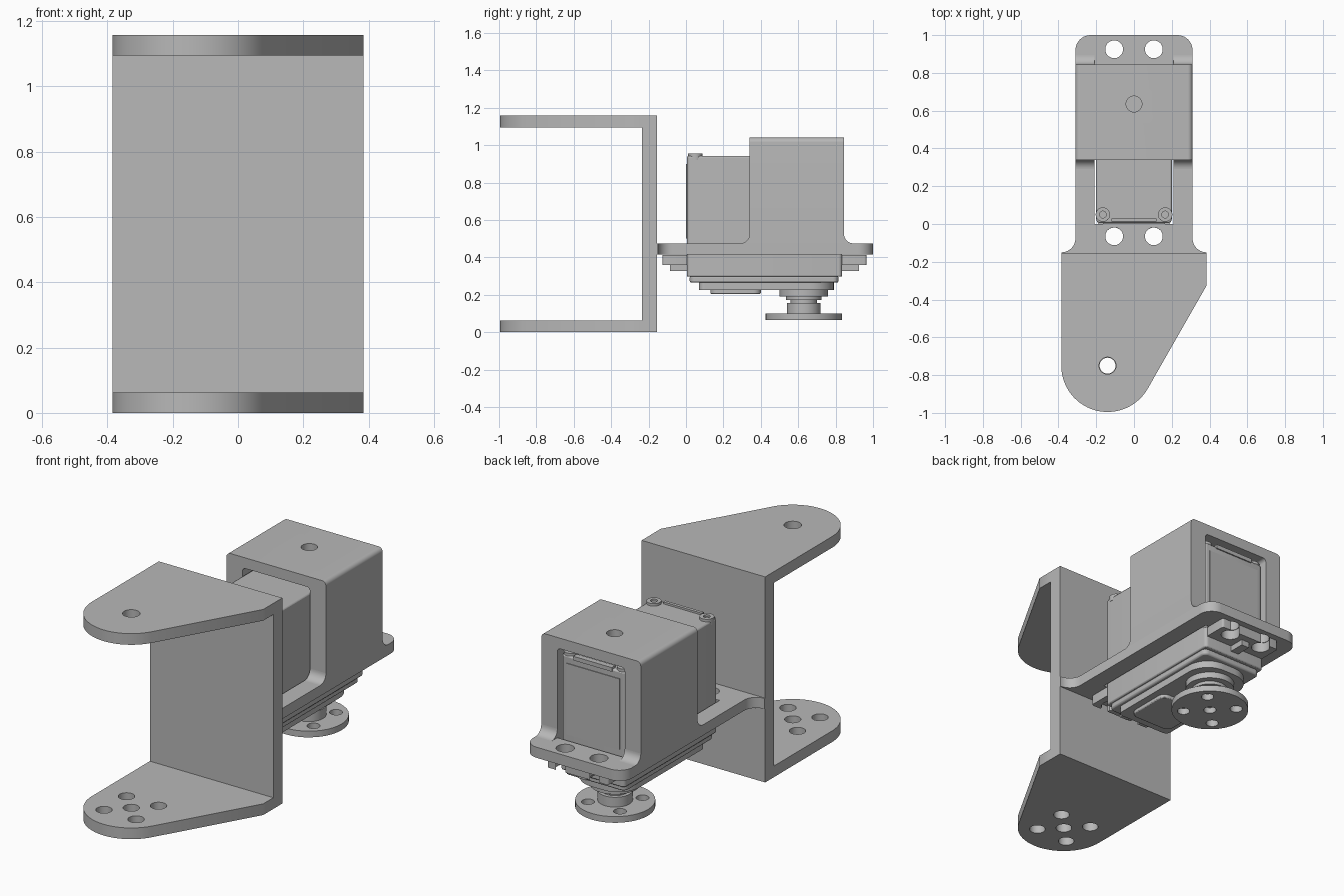
import bpy, bmesh, math
from mathutils import Vector

if "Cube" in bpy.data.objects:
    bpy.data.objects.remove(bpy.data.objects["Cube"])

metal = bpy.data.materials.new("light_grey_metal")
metal.use_nodes = True
GREY = (0.48, 0.48, 0.48, 1)
metal.diffuse_color = GREY
metal.node_tree.nodes["Principled BSDF"].inputs["Base Color"].default_value = GREY
parts = []


def finish(name, bm, keep=True):
    bmesh.ops.recalc_face_normals(bm, faces=bm.faces)
    mesh = bpy.data.meshes.new(name)
    bm.to_mesh(mesh)
    bm.free()
    mesh.materials.append(metal)
    obj = bpy.data.objects.new(name, mesh)
    bpy.context.collection.objects.link(obj)
    if keep:
        parts.append(obj)
    return obj


def rounded(corners, steps=10):
    """Outline from (a, b, radius) corners."""
    pts = []
    for i, (a, b, r) in enumerate(corners):
        p = Vector((a, b))
        if not r:
            pts.append(p)
            continue
        u = (Vector(corners[i - 1][:2]) - p).normalized()
        v = (Vector(corners[(i + 1) % len(corners)][:2]) - p).normalized()
        half = u.angle(v) / 2
        c = p + (u + v).normalized() * r / math.sin(half)
        start = p + u * r / math.tan(half) - c
        end = p + v * r / math.tan(half) - c
        a0 = math.atan2(start.y, start.x)
        sweep = math.atan2(start.x * end.y - start.y * end.x, start.dot(end))
        for k in range(steps + 1):
            t = a0 + sweep * k / steps
            pts.append(c + Vector((math.cos(t), math.sin(t))) * r)
    return pts


def prism(name, pts, lo, hi, axis="z"):
    place = {"x": lambda a, b, h: (h, a, b),
             "y": lambda a, b, h: (a, h, b),
             "z": lambda a, b, h: (a, b, h)}[axis]
    bm = bmesh.new()
    ends = [[bm.verts.new(place(p[0], p[1], h)) for p in pts] for h in (lo, hi)]
    for ring in ends:
        bm.faces.new(ring)
    n = len(pts)
    for i in range(n):
        j = (i + 1) % n
        bm.faces.new((ends[0][i], ends[0][j], ends[1][j], ends[1][i]))
    return finish(name, bm)


def block(name, half_x, y0, y1, z0, z1, radius=0, edge=0):
    obj = prism(name, rounded([(-half_x, y0, radius), (half_x, y0, radius),
                               (half_x, y1, radius), (-half_x, y1, radius)], 5), z0, z1)
    if edge:
        mod = obj.modifiers.new("edge", "BEVEL")
        mod.width, mod.segments, mod.limit_method = edge, 2, "ANGLE"
        mod.angle_limit = math.radians(50)
    return obj


def cylinders(name, spots, z0, z1, keep=True):
    bm = bmesh.new()
    for x, y, r in spots:
        new = bmesh.ops.create_cone(bm, cap_ends=True, segments=40, radius1=r,
                                    radius2=r, depth=z1 - z0)["verts"]
        bmesh.ops.translate(bm, verts=new, vec=(x, y, (z0 + z1) / 2))
    return finish(name, bm, keep)


def cut(obj, cutter):
    mod = obj.modifiers.new("cut", "BOOLEAN")
    mod.operation, mod.object, mod.solver = "DIFFERENCE", cutter, "EXACT"
    bpy.context.view_layer.objects.active = obj
    bpy.ops.object.modifier_apply(modifier=mod.name)
    if cutter in parts:
        parts.remove(cutter)
    bpy.data.objects.remove(cutter)


def drill(obj, spots, z0=-1, z1=2):
    cut(obj, cylinders("drill", spots, z0, z1, keep=False))


def five(x, y, r):
    return [(x, y, r)] + [(x + sx, y + sy, r) for sx in (-.1, .1) for sy in (-.1, .1)]


# Channel bracket: back wall and two tapered arms
block("bracket_wall", .385, -.235, -.155, 0, 1.158)
arm = rounded([(-.385, -.235, 0), (-.385, -1.673, .245), (.385, -.325, 0), (.385, -.235, 0)], 28)
lower_arm = prism("bracket_lower_arm", arm, 0, .063)
drill(lower_arm, five(-.14, -.75, .042))
upper_arm = prism("bracket_upper_arm", arm, 1.095, 1.158)
drill(upper_arm, [(-.14, -.75, .045)])

# Mounting plate with flared root, motor opening and screw holes
plate = prism("mount_plate", rounded([
    (-.385, -.155, 0), (.385, -.155, 0), (.385, -.15, 0), (.31, -.15, .074), (.31, 1, .08),
    (-.31, 1, .08), (-.31, -.15, .074), (-.385, -.15, 0)]), .415, .475)
cut(plate, block("opening", .21, 0, .845, .3, .6))
drill(plate, [(x, y, .047) for x in (-.105, .105) for y in (-.065, .925)])

# Arched housing, open at both ends, with filleted feet
housing = prism("motor_housing", rounded([
    (-.31, .475, 0), (-.31, 1.04, .025), (.31, 1.04, .025), (.31, .475, 0),
    (.21, .475, 0), (.21, .98, .02), (-.21, .98, .02), (-.21, .475, 0)]), .34, .845, "y")
drill(housing, [(0, .635, .042)], .97, 1.2)
for side, x0 in (("left", .21), ("right", -.31)):
    for end, y, s in (("front", .34, -1), ("back", .845, 1)):
        foot = rounded([(y + .06 * s, .475, 0), (y, .475, .05), (y, .535, 0)])[1:-1]
        prism(f"housing_foot_{side}_{end}", foot + [(y, .475)], x0, x0 + .1, "x")

# Servo motor body, with a raised rim and screws on top
block("servo_body", .2, .005, .825, .4, .942, .02, .008)
block("servo_base", .2, .005, .835, .297, .42, .02, .006)
block("servo_base_step", .19, .02, .815, .265, .3, .03, .008)
block("servo_front_rim", .12, .012, .03, .93, .953)
block("servo_back_rim", .12, .8, .832, .93, .953)
for y, end in ((.05, "front"), (.785, "back")):
    spots = [(x, y, .038) for x in (-.165, .165)]
    screws = cylinders(f"servo_screws_{end}", spots, .92, .956)
    drill(screws, [(x, y, .018) for x in (-.165, .165)], .945, 1)

# Raised panels on the two ends of the body
for y, end in ((.001, "front"), (.823, "back")):
    block(f"servo_{end}_panel", .165, y, y + .006, .5, .9)

# Slotted mounting ears with stiffening ribs
for end, y0, y1, hole, slot, rib in (
        ("front", -.125, .01, -.068, (-.2, -.068), (-.085, .01)),
        ("back", .83, .965, .925, (.925, 1.1), (.83, .925))):
    ear = block(f"servo_ear_{end}", .19, y0, y1, .36, .414, .012)
    drill(ear, [(x, hole, .049) for x in (-.105, .105)])
    for x in (-.105, .105):
        gap = block("gap", .025, slot[0], slot[1], .3, .5)
        gap.location.x = x
        bpy.context.view_layer.update()
        cut(ear, gap)
    block(f"servo_ear_rib_{end}", .025, rib[0], rib[1], .328, .365)

# Gear cover below the body
prism("gear_cover", rounded([(-.17, .07, .03), (.17, .07, .03), (.17, .79, .13),
                             (-.17, .79, .13)]), .225, .268)
block("gear_cover_pad", .13, .13, .4, .205, .23, .04, .005)

# Output shaft and round horn
for name, r, z0, z1 in (("output_collar", .13, .19, .228), ("output_ring", .095, .172, .192),
                        ("output_shaft", .07, .15, .175), ("horn_hub", .09, .098, .155)):
    cylinders(name, [(0, .63, r)], z0, z1)
horn = cylinders("horn_disc", [(0, .63, .205)], .065, .1)
drill(horn, five(0, .63, .033))

# Smooth curved surfaces, keep sharp edges
bpy.ops.object.select_all(action="DESELECT")
for obj in parts:
    obj.select_set(True)
bpy.context.view_layer.objects.active = parts[0]
bpy.ops.object.shade_smooth_by_angle(angle=math.radians(30))
